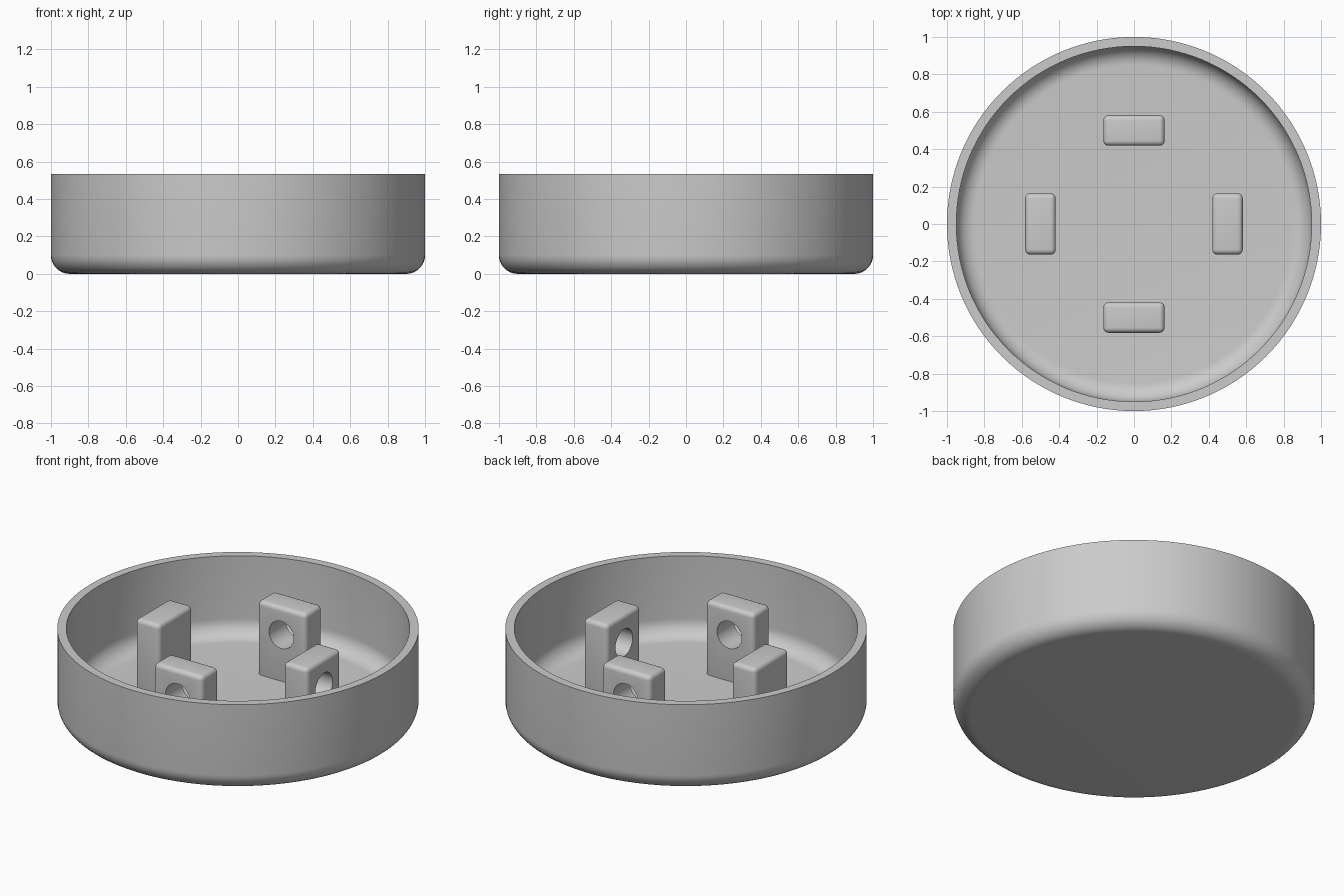
import bpy
import bmesh
from math import cos, sin, pi, radians
from mathutils import Matrix

if "Cube" in bpy.data.objects:
    bpy.data.objects.remove(bpy.data.objects["Cube"], do_unlink=True)

HEIGHT, WALL, FILLET = 0.533, 0.05, 0.1
POST_TOP, POST_SINK = 0.5, 0.01
HOLE_Z, HOLE_RADIUS = 0.333, 0.083

grey = bpy.data.materials.new("plain grey")
grey.use_nodes = True
grey.diffuse_color = (0.6, 0.6, 0.6, 1)
grey.node_tree.nodes["Principled BSDF"].inputs["Base Color"].default_value = (0.6, 0.6, 0.6, 1)


def make_object(name, bm):
    bmesh.ops.recalc_face_normals(bm, faces=bm.faces)
    mesh = bpy.data.meshes.new(name)
    bm.to_mesh(mesh)
    bm.free()
    mesh.materials.append(grey)
    obj = bpy.data.objects.new(name, mesh)
    bpy.context.collection.objects.link(obj)
    return obj


def activate(obj):
    bpy.ops.object.select_all(action="DESELECT")
    obj.select_set(True)
    bpy.context.view_layer.objects.active = obj


def smooth(obj):
    activate(obj)
    bpy.ops.object.shade_smooth_by_angle(angle=radians(35))


def fillet(radius, base, steps=10):
    """Quarter round from the flat bottom up to the upright wall."""
    angles = [pi / 2 * i / steps for i in range(steps + 1)]
    return [(radius - FILLET + FILLET * sin(a), base + FILLET - FILLET * cos(a)) for a in angles]


# Round dish: a wall profile spun about z
profile = [(0, 0)] + fillet(1, 0) + [(1, HEIGHT), (1 - WALL, HEIGHT)]
profile += fillet(1 - WALL, WALL)[::-1] + [(0, WALL)]
bm = bmesh.new()
verts = [bm.verts.new((r, 0, z)) for r, z in profile]
edges = [bm.edges.new(pair) for pair in zip(verts, verts[1:])]
bmesh.ops.spin(bm, geom=verts + edges, cent=(0, 0, 0), axis=(0, 0, 1),
               angle=2 * pi, steps=128, use_merge=True)
bmesh.ops.remove_doubles(bm, verts=bm.verts, dist=1e-5)
smooth(make_object("dish", bm))


# Rounded posts, each with a round hole facing the centre
def make_post(name, angle):
    turn = Matrix.Rotation(angle, 4, "Z")
    tall = POST_TOP - POST_SINK
    bm = bmesh.new()
    bmesh.ops.create_cube(bm, size=1)
    bmesh.ops.scale(bm, vec=(0.163, 0.327, tall), verts=bm.verts)
    bmesh.ops.translate(bm, vec=(0.5, 0, POST_SINK + tall / 2), verts=bm.verts)
    bmesh.ops.bevel(bm, geom=bm.edges[:], offset=0.027, segments=5, profile=0.5, affect="EDGES")
    bm.transform(turn)
    post = make_object(name, bm)

    bm = bmesh.new()
    bmesh.ops.create_cone(bm, cap_ends=True, segments=48, radius1=HOLE_RADIUS,
                          radius2=HOLE_RADIUS, depth=0.4)
    bm.transform(turn @ Matrix.Translation((0.5, 0, HOLE_Z)) @ Matrix.Rotation(pi / 2, 4, "Y"))
    cutter = make_object("hole_cutter", bm)
    cutter.hide_render = True

    activate(post)
    cut = post.modifiers.new("hole", "BOOLEAN")
    cut.operation, cut.solver, cut.object = "DIFFERENCE", "EXACT", cutter
    bpy.ops.object.modifier_apply(modifier=cut.name)
    bpy.data.objects.remove(cutter, do_unlink=True)
    smooth(post)


for i, side in enumerate(("left", "back", "right", "front")):
    make_post(side + "_post", i * pi / 2)
